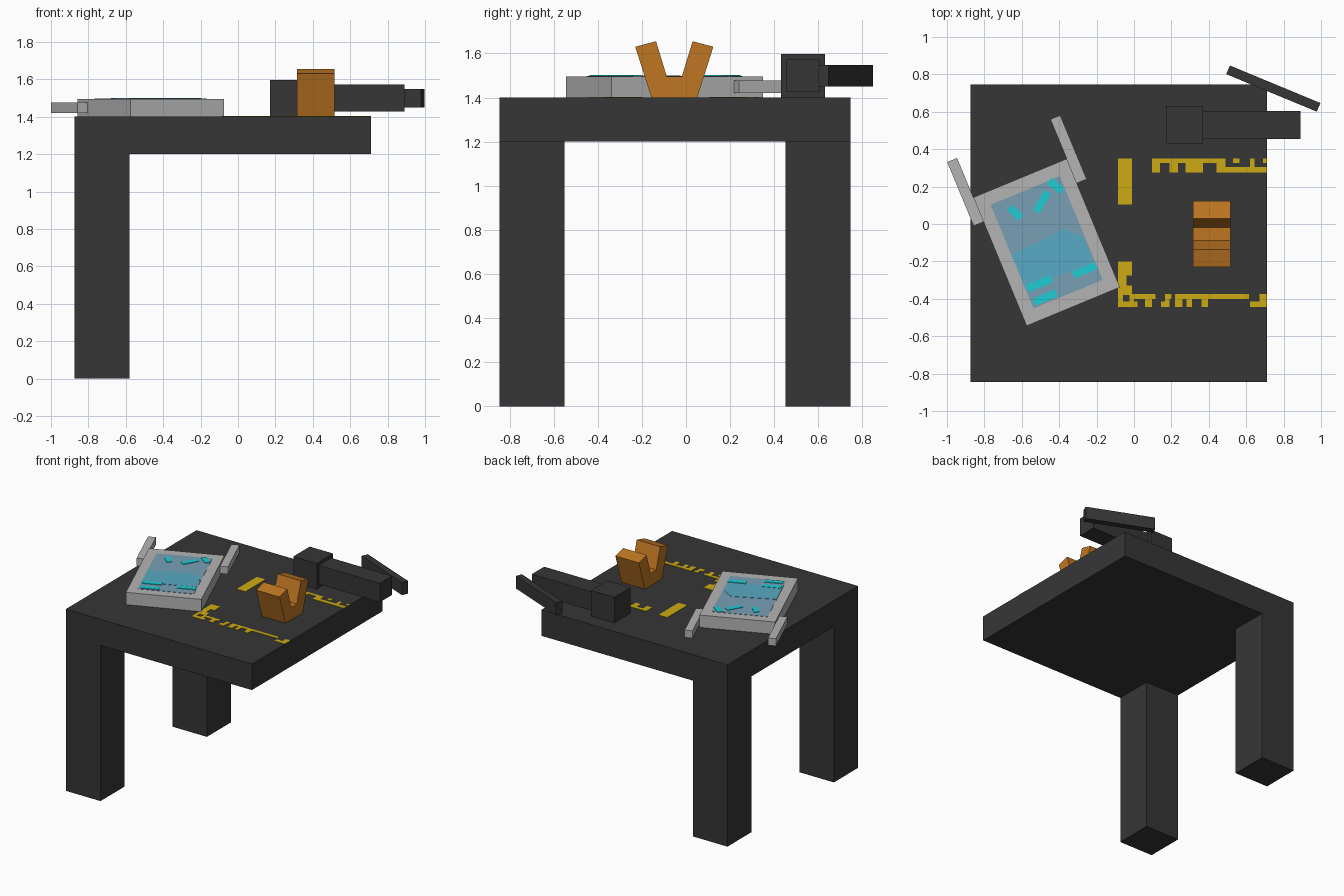
import bpy, bmesh, math
from mathutils import Matrix, Vector

default = bpy.data.objects.get("Cube")
if default:
    bpy.data.objects.remove(default, do_unlink=True)


def material(name, r, g, b):
    m = bpy.data.materials.new(name)
    m.use_nodes = True
    # display values converted to linear
    rgba = tuple(((c / 255 + 0.055) / 1.055) ** 2.4 for c in (r, g, b)) + (1.0,)
    m.diffuse_color = rgba
    m.node_tree.nodes["Principled BSDF"].inputs["Base Color"].default_value = rgba
    return m


charcoal = material("charcoal", 54, 54, 54)
grey = material("light grey", 180, 180, 180)
glass = material("blue grey glass", 120, 160, 182)
sky = material("pale blue", 88, 170, 195)
cyan = material("cyan", 28, 205, 212)
yellow = material("marking yellow", 206, 170, 20)
orange = material("orange", 190, 118, 34)


def finish(name, bm, mat, matrix):
    bmesh.ops.recalc_face_normals(bm, faces=bm.faces)
    mesh = bpy.data.meshes.new(name)
    bm.to_mesh(mesh)
    bm.free()
    mesh.materials.append(mat)
    obj = bpy.data.objects.new(name, mesh)
    obj.matrix_world = matrix
    bpy.context.collection.objects.link(obj)
    return obj


def box(name, mat, xs, ys, zs, frame=Matrix()):
    """Box spanning the given x, y and z ranges inside a frame."""
    bm = bmesh.new()
    bmesh.ops.create_cube(bm, size=1)
    for v in bm.verts:
        v.co = Vector([(a + b) / 2 + c * (b - a)
                       for c, (a, b) in zip(v.co, (xs, ys, zs))])
    return finish(name, bm, mat, frame)


def prism(name, mat, points, direction, frame=Matrix()):
    """Extrude a flat outline along a direction."""
    bm = bmesh.new()
    face = bm.faces.new([bm.verts.new(p) for p in points])
    moved = bmesh.ops.extrude_face_region(bm, geom=[face])["geom"]
    verts = [e for e in moved if isinstance(e, bmesh.types.BMVert)]
    bmesh.ops.translate(bm, verts=verts, vec=direction)
    # the extrusion keeps the starting face only when it is needed as a cap
    bmesh.ops.holes_fill(bm, edges=bm.edges)
    return finish(name, bm, mat, frame)


def turned(x, y, degrees):
    return Matrix.Translation((x, y, 0)) @ Matrix.Rotation(math.radians(degrees), 4, "Z")


# Table: slab on two legs along the right edge
TOP = 1.4
LEFT, RIGHT, FRONT, BACK = -0.875, 0.71, -0.845, 0.745
LEG = 0.295
box("table_top", charcoal, (LEFT, RIGHT), (FRONT, BACK), (1.2, TOP))
box("front_leg", charcoal, (LEFT, LEFT + LEG), (FRONT, FRONT + LEG), (0, 1.2))
box("back_leg", charcoal, (LEFT, LEFT + LEG), (BACK - LEG, BACK), (0, 1.2))

# Tablet with two side handles
tablet = turned(-0.467, -0.098, 22.5)
FACE = 1.495
box("tablet_body", grey, (-0.27, 0.27), (-0.372, 0.372), (TOP, FACE), tablet)
for side, name in ((-1, "right_handle"), (1, "left_handle")):
    xs = sorted((side * 0.27, side * 0.327))
    box(name, grey, xs, (0.23, 0.6), (1.42, 1.477), tablet)

# Display: glass, pale patch and bright marks as thin layers
box("display", glass, (-0.2, 0.2), (-0.3, 0.3), (FACE, FACE + 0.002), tablet)
patch = ((-0.2, 0.01), (0.12, 0.03), (0.19, -0.05), (0.19, -0.19), (-0.2, -0.19))
prism("display_patch", sky, [(x, y, FACE + 0.002) for x, y in patch],
      (0, 0, 0.002), tablet)
marks = [(-0.095, 0.21, 0.08, -67), (0.06, 0.21, 0.12, 38), (0.16, 0.26, 0.09, -60),
         (-0.12, -0.19, 0.14, 0), (0.13, -0.215, 0.13, 0), (-0.12, -0.27, 0.13, 0)]
for x, y, length, angle in marks:
    box("display_mark", cyan, (-length / 2, length / 2), (-0.02, 0.02),
        (FACE + 0.002, FACE + 0.006), tablet @ turned(x, y, angle))


# Worn painted border on the table
def paint(xs, ys):
    box("painted_border", yellow, xs, ys, (TOP, TOP + 0.003))


def worn_strip(low, high, teeth, upper, lower):
    """Full height teeth joined by thin runs along the upper or lower edge."""
    for xs in teeth:
        paint(xs, (low, high))
    for xs in upper:
        paint(xs, (high - 0.025, high))
    for xs in lower:
        paint(xs, (low, low + 0.03))


paint((-0.085, -0.01), (0.105, 0.35))
paint((-0.085, -0.01), (-0.275, -0.2))
paint((-0.085, -0.04), (-0.33, -0.275))
paint((-0.085, -0.01), (-0.38, -0.33))
worn_strip(0.275, 0.35,
           [(0.095, 0.14), (0.19, 0.235), (0.275, 0.37), (0.44, 0.49), (0.62, 0.645)],
           [(0.14, 0.44), (0.53, 0.565), (0.69, RIGHT)],
           [(0.49, 0.62), (0.645, RIGHT)])
worn_strip(-0.445, -0.375,
           [(-0.085, -0.06), (-0.025, 0.0), (0.06, 0.095), (0.165, 0.19),
            (0.22, 0.26), (0.28, 0.31), (0.36, 0.395), (0.67, RIGHT)],
           [(-0.01, 0.115), (0.19, 0.2), (0.26, 0.615)],
           [(-0.085, 0.02), (0.145, 0.165), (0.62, RIGHT)])

# V-shaped rest: half profile mirrored about its centre line
MID = -0.053
half = [(0.104, TOP), (0.177, 1.63), (0.083, 1.655), (0.034, 1.495)]
outline = half + [(-y, z) for y, z in reversed(half)]
prism("v_rest", orange, [(0.315, MID + y, z) for y, z in outline], (0.2, 0, 0))

# Dark tool: block, arm and angled blade
box("tool_block", charcoal, (0.17, 0.37), (0.43, 0.63), (TOP, 1.597))
box("tool_arm", charcoal, (0.37, 0.89), (0.455, 0.605), (1.428, 1.573))
box("tool_blade", charcoal, (-0.262, 0.262), (-0.025, 0.025), (1.45, 1.547),
    turned(0.745, 0.724, -22.5))
